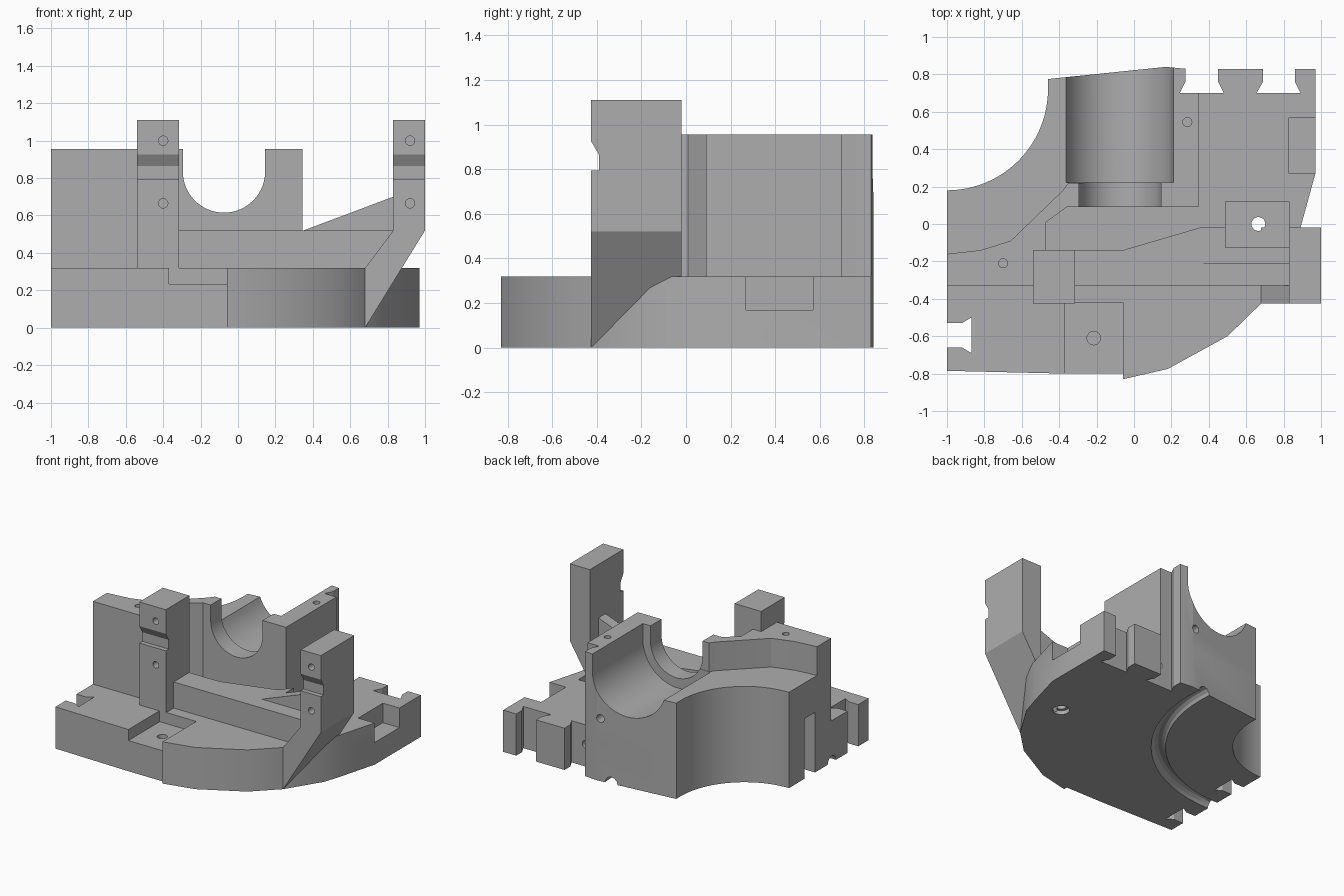
import bpy, bmesh, math
from mathutils import Matrix

if "Cube" in bpy.data.objects:
    bpy.data.objects.remove(bpy.data.objects["Cube"], do_unlink=True)

grey = bpy.data.materials.new("cast_grey")
grey.use_nodes = True
grey.diffuse_color = (0.42, 0.42, 0.42, 1)
grey.node_tree.nodes["Principled BSDF"].inputs["Base Color"].default_value = grey.diffuse_color


def finish(name, bm):
    bmesh.ops.recalc_face_normals(bm, faces=bm.faces)
    mesh = bpy.data.meshes.new(name)
    bm.to_mesh(mesh)
    bm.free()
    mesh.materials.append(grey)
    obj = bpy.data.objects.new(name, mesh)
    bpy.context.collection.objects.link(obj)
    return obj


def prism(name, profile, low, high, axis="z"):
    """Extrude a flat profile along an axis: x uses (y, z), y uses (x, z), z uses (x, y)."""
    place = {"x": lambda a, b, t: (t, a, b),
             "y": lambda a, b, t: (a, t, b),
             "z": lambda a, b, t: (a, b, t)}[axis]
    bm = bmesh.new()
    rings = [[bm.verts.new(place(a, b, t)) for a, b in profile] for t in (low, high)]
    bm.faces.new(rings[0])
    bm.faces.new(rings[1])
    for i in range(len(profile)):
        j = (i + 1) % len(profile)
        bm.faces.new((rings[0][i], rings[0][j], rings[1][j], rings[1][i]))
    return finish(name, bm)


def box(name, x0, x1, y0, y1, z0, z1):
    return prism(name, [(x0, y0), (x1, y0), (x1, y1), (x0, y1)], z0, z1)


def arc(cx, cy, r, start, end, steps):
    angles = [math.radians(start + (end - start) * i / steps) for i in range(steps + 1)]
    return [(cx + r * math.cos(a), cy + r * math.sin(a)) for a in angles]


def hole(a, b, r, low, high, axis="z"):
    return prism("hole_cutter", arc(a, b, r, 0, 345, 23), low, high, axis)


def cut(cutter, *targets):
    for obj in targets:
        mod = obj.modifiers.new("cut", "BOOLEAN")
        mod.operation, mod.solver, mod.object = "DIFFERENCE", "EXACT", cutter
        bpy.context.view_layer.objects.active = obj
        bpy.ops.object.modifier_apply(modifier=mod.name)
    bpy.data.objects.remove(cutter, do_unlink=True)


# Shared outline pieces: concave rear corner and slanted rear edge
rear_corner = [(-0.46, 0.775)] + arc(-1, 0.72, 0.54, 0, -90, 24)
rear_edge = [(0.245, 0.7), (0.275, 0.76), (0.275, 0.83), (0.17, 0.84)]

# Base plate with dovetail notches along its back
back_teeth = [(0.97, 0.83), (0.86, 0.83), (0.86, 0.76), (0.89, 0.7),
              (0.655, 0.7), (0.69, 0.76), (0.69, 0.83),
              (0.45, 0.83), (0.45, 0.76), (0.48, 0.7)]
front_edge = [(-1, -0.785), (-0.37, -0.8), (-0.06, -0.8), (-0.06, -0.83),
              (0.18, -0.775), (0.5, -0.6), (0.68, -0.425)]
right_edge = [(0.846, -0.16), (0.89, -0.02), (0.97, 0.27)]
base = prism("base_plate", front_edge + right_edge + back_teeth + rear_edge + rear_corner, 0, 0.32)

# Tall rear housing
housing_front = [(-1, -0.33), (-0.54, -0.33), (-0.54, -0.14), (-0.47, -0.14), (-0.47, 0.01),
                 (-0.36, 0.09), (0.345, 0.09), (0.345, 0.7)]
housing = prism("rear_housing", housing_front + rear_edge + rear_corner, 0.32, 0.955)

# Lower ledge behind the left wall
cut(prism("ledge_cutter", [(-1.1, -0.17), (-1, -0.16), (-0.82, -0.14), (-0.66, -0.09),
                           (-0.38, 0.18), (-0.35, 0.22), (-0.1, 0.22), (-0.1, 1), (-1.1, 1)],
          0.735, 1.2), housing)

# Stepped open bearing bore
for cx, r, y0, y1 in ((-0.075, 0.22, 0, 0.4), (-0.085, 0.295, 0.223, 1)):
    saddle = [(cx - r, 1.2)] + arc(cx, 0.835, r, 180, 360, 28) + [(cx + r, 1.2)]
    cut(prism("bore_cutter", saddle, y0, y1, "y"), housing)

# Cross bar and sloping rib
bar = prism("cross_bar", [(-0.54, -0.33), (0.84, -0.33), (0.84, -0.02), (0.35, -0.02),
                          (-0.06, -0.14), (-0.54, -0.14)], 0.32, 0.52)
rib = prism("sloping_rib", [(0.35, 0.52), (0.84, 0.52), (0.84, 0.704)], -0.21, -0.02, "y")

# Two upright posts, the right one leaning out from the base
left_post = box("left_post", -0.54, -0.315, -0.425, -0.14, 0.32, 1.11)
right_post = prism("right_post", [(0.83, 1.11), (1, 1.11), (1, 0.52), (0.68, 0),
                                  (0.68, 0.32), (0.83, 0.52)], -0.425, -0.02, "y")
for post, cx in ((left_post, -0.4), (right_post, 0.92)):
    cut(prism("post_notch", [(-0.5, 0.925), (-0.425, 0.925), (-0.39, 0.865),
                             (-0.39, 0.795), (-0.5, 0.795)], cx - 0.3, cx + 0.3, "x"), post)
    for z in (1.0, 0.665):
        cut(hole(cx, z, 0.025, -0.6, -0.3, "y"), post)

# Dovetail slots in the left side
for y, top in ((-0.595, 0.5), (-0.07, 0.46)):
    tail = [(-1.1, y - 0.065), (-0.92, y - 0.065), (-0.87, y - 0.095),
            (-0.87, y + 0.095), (-0.92, y + 0.065), (-1.1, y + 0.065)]
    cut(prism("slot_cutter", tail, -0.1, top), base, housing)

# Recesses in the base and the deep pocket beside the right post
cut(box("front_recess", -0.37, -0.06, -0.95, -0.42, 0.235, 0.6), base)
cut(box("side_recess", 0.83, 1.2, 0.27, 0.57, 0.17, 0.6), base)
cut(box("pocket", 0.49, 0.83, -0.125, 0.12, 0.235, 0.9), base, bar, rib, right_post)

# Bolt holes
cut(hole(-0.215, -0.61, 0.036, 0.08, 0.5), base)
cut(hole(0.665, 0, 0.037, -0.1, 0.5), base)
cut(hole(0.665, 0, 0.06, -0.1, 0.03), base)
cut(hole(0.36, 0.17, 0.03, 0.55, 0.9, "y"), base)
cut(hole(0.14, 0.48, 0.03, 0.65, 1, "y"), housing)
for x, y in ((-0.7, -0.21), (0.285, 0.545)):
    cut(hole(x, y, 0.024, 0.75, 1.1), housing)

# Round seal groove swept under the base
bm = bmesh.new()
rings = []
for i in range(72):
    turn = Matrix.Translation((-1, 0.72, 0)) @ Matrix.Rotation(math.tau * i / 72, 4, "Z")
    ring = [bm.verts.new((1.06 + a, 0, b)) for a, b in arc(0, 0, 0.05, 0, 330, 11)]
    bmesh.ops.transform(bm, matrix=turn, verts=ring)
    rings.append(ring)
for i, ring in enumerate(rings):
    after = rings[(i + 1) % len(rings)]
    for k in range(len(ring)):
        n = (k + 1) % len(ring)
        bm.faces.new((ring[k], ring[n], after[n], after[k]))
cut(finish("groove_cutter", bm), base)

# Smooth the curved walls, keep machined edges sharp
for obj in (base, housing, bar, rib, left_post, right_post):
    bpy.ops.object.select_all(action="DESELECT")
    obj.select_set(True)
    bpy.context.view_layer.objects.active = obj
    bpy.ops.object.shade_smooth_by_angle(angle=math.radians(20))
